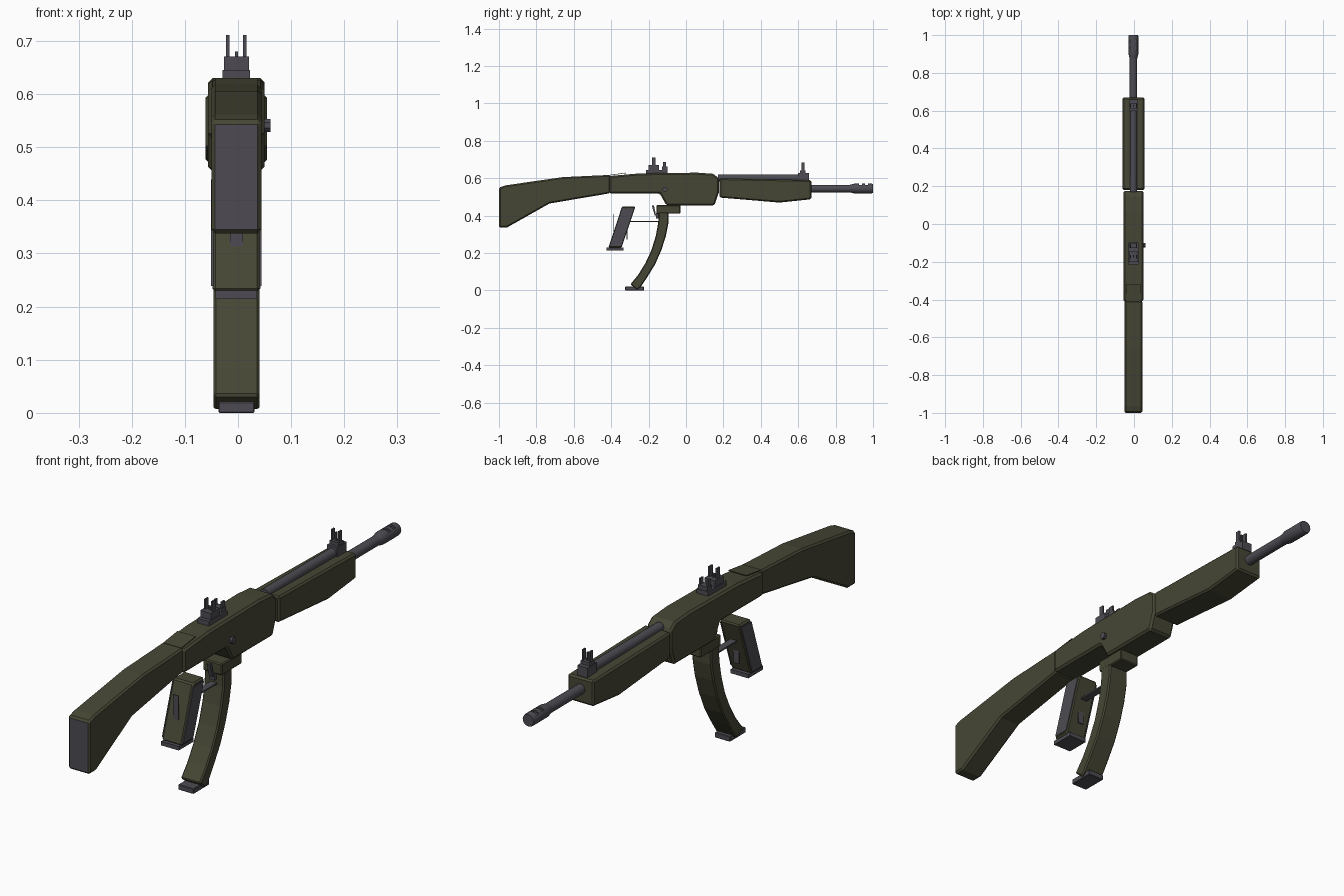
import bpy, bmesh, math
from mathutils import Matrix, Vector

if "Cube" in bpy.data.objects:
    bpy.data.objects.remove(bpy.data.objects["Cube"])

CX = -0.003  # centre plane of the body (the side knob widens +x)


def material(name, rgb):
    m = bpy.data.materials.new(name)
    m.diffuse_color = (*rgb, 1)
    m.use_nodes = True
    m.node_tree.nodes["Principled BSDF"].inputs["Base Color"].default_value = m.diffuse_color
    return m


GREEN = material("olive green", (0.062, 0.062, 0.036))
GRAY = material("gunmetal gray", (0.074, 0.071, 0.085))


def finish(name, bm, mats, bevel=0.0):
    if bevel:
        edges = [e for e in bm.edges if e.calc_face_angle(0) > math.radians(35)]
        bmesh.ops.bevel(bm, geom=edges, offset=bevel, segments=1,
                        affect='EDGES', clamp_overlap=True)
    bmesh.ops.recalc_face_normals(bm, faces=bm.faces)
    me = bpy.data.meshes.new(name)
    bm.to_mesh(me)
    bm.free()
    for m in mats:
        me.materials.append(m)
    ob = bpy.data.objects.new(name, me)
    bpy.context.collection.objects.link(ob)
    return ob


def slab(name, profile, half, mat, bevel=0.0, cx=CX):
    """Side profile (y, z) extruded across x."""
    bm = bmesh.new()
    face = bm.faces.new([bm.verts.new((cx - half, y, z)) for y, z in profile])
    new = bmesh.ops.extrude_face_region(bm, geom=[face])["geom"]
    bmesh.ops.translate(bm, vec=(2 * half, 0, 0),
                        verts=[v for v in new if isinstance(v, bmesh.types.BMVert)])
    return finish(name, bm, [mat], bevel)


def box(name, y0, y1, z0, z1, half, mat, bevel=0.0, cx=CX):
    return slab(name, [(y0, z0), (y1, z0), (y1, z1), (y0, z1)], half, mat, bevel, cx)


def turned(name, sections, z, mat, sides=16):
    """Round part along y from (y, radius) sections."""
    bm = bmesh.new()
    rings = []
    for y, r in sections:
        rings.append([bm.verts.new((CX + r * math.cos(2 * math.pi * i / sides), y,
                                    z + r * math.sin(2 * math.pi * i / sides)))
                      for i in range(sides)])
    for a, b in zip(rings, rings[1:]):
        for i in range(sides):
            j = (i + 1) % sides
            bm.faces.new((a[i], a[j], b[j], b[i]))
    bm.faces.new(rings[0])
    bm.faces.new(rings[-1])
    ob = finish(name, bm, [mat])
    bpy.context.view_layer.objects.active = ob
    ob.select_set(True)
    bpy.ops.object.shade_smooth_by_angle(angle=math.radians(30))
    ob.select_set(False)
    return ob


# Stock, with the rear face in gray as the butt pad
stock = slab("stock", [(-1.0, 0.55), (-0.965, 0.562), (-0.66, 0.606), (-0.405, 0.618),
                       (-0.405, 0.52), (-0.73, 0.465), (-0.955, 0.338), (-1.0, 0.338)],
             0.047, GREEN, 0.007)
stock.data.materials.append(GRAY)
for p in stock.data.polygons:
    if p.normal.y < -0.95 and p.center.y < -0.99:
        p.material_index = 1

# Receiver and handguard
slab("receiver", [(-0.41, 0.518), (-0.14, 0.518), (-0.105, 0.455), (0.152, 0.455),
                  (0.176, 0.525), (0.176, 0.60), (0.145, 0.624), (0.06, 0.63),
                  (-0.25, 0.626), (-0.41, 0.612)], 0.053, GREEN, 0.008)
slab("handguard", [(0.18, 0.60), (0.67, 0.59), (0.67, 0.488), (0.50, 0.47),
                   (0.18, 0.497)], 0.058, GREEN, 0.007)
# Thin cover strip on the top rear of the receiver
slab("rear_cover_strip", [(-0.41, 0.615), (-0.32, 0.627), (-0.32, 0.630), (-0.41, 0.618)],
     0.04, GREEN)

# Barrel, muzzle and gas tube
turned("barrel", [(0.60, 0.020), (0.885, 0.020)], 0.545, GRAY)
muzzle = turned("muzzle_brake", [(0.875, 0.020), (0.90, 0.026), (0.992, 0.026), (1.0, 0.024)],
                0.545, GRAY)
turned("gas_tube", [(0.17, 0.019), (0.61, 0.019)], 0.602, GRAY)

# Slots in the top of the muzzle
for i, y in enumerate((0.925, 0.958)):
    cutter = box(f"muzzle_slot_cutter_{i}", y, y + 0.015, 0.563, 0.59, 0.03, GRAY)
    cutter.hide_render = True
    cutter.hide_viewport = True
    mod = muzzle.modifiers.new("slot", 'BOOLEAN')
    mod.operation = 'DIFFERENCE'
    mod.solver = 'EXACT'
    mod.object = cutter

# Front sight
box("front_sight_base", 0.598, 0.658, 0.585, 0.629, 0.022, GRAY)
box("front_sight_block", 0.61, 0.64, 0.625, 0.642, 0.02, GRAY)
box("front_sight_pin", 0.621, 0.629, 0.63, 0.675, 0.003, GRAY)

# Rear sight
box("rear_sight_base", -0.215, -0.098, 0.62, 0.645, 0.026, GRAY)
box("rear_sight_block", -0.20, -0.145, 0.64, 0.671, 0.0235, GRAY)
box("rear_sight_notch", -0.178, -0.165, 0.66, 0.68, 0.003, GRAY)
box("rear_sight_front_block", -0.128, -0.10, 0.64, 0.662, 0.02, GRAY)

# Paired sight wings
for side, s in (("left", -1), ("right", 1)):
    x = CX + s * 0.016
    box(f"front_sight_wing_{side}", 0.617, 0.634, 0.63, 0.684, 0.003, GRAY, cx=x)
    box(f"rear_sight_wing_{side}", -0.183, -0.163, 0.66, 0.711, 0.0032, GRAY, cx=x)
    box(f"rear_sight_front_wing_{side}", -0.124, -0.106, 0.65, 0.686, 0.003, GRAY, cx=x)

# Side knob on the right of the receiver
slab("side_knob", [(-0.1125 + 0.0135 * math.cos(math.pi * (i + 0.5) / 4),
                    0.541 + 0.0135 * math.sin(math.pi * (i + 0.5) / 4)) for i in range(8)],
     0.013, GRAY, cx=0.048)

# Pistol grip with gray side panels and base plate
grip = [(-0.342, 0.45), (-0.270, 0.45), (-0.345, 0.228), (-0.415, 0.228)]
slab("grip", grip, 0.045, GREEN, 0.006)
mid = sum((Vector(p) for p in grip), Vector((0, 0))) / 4
panel = [tuple(mid + (Vector(p) - mid) * 0.9) for p in grip]
for side, s in (("left", -1), ("right", 1)):
    slab(f"grip_panel_{side}", panel, 0.002, GRAY, cx=CX + s * 0.0455)
box("grip_base_plate", -0.425, -0.333, 0.214, 0.230, 0.039, GRAY)
box("grip_front_strip", -0.317, -0.313, 0.272, 0.385, 0.012, GRAY)
box("grip_rear_strip", -0.387, -0.384, 0.29, 0.41, 0.012, GRAY)

# Trigger and guard
slab("trigger", [(-0.183, 0.455), (-0.172, 0.455), (-0.160, 0.402), (-0.167, 0.400)],
     0.008, GRAY)
box("trigger_guard_bar", -0.30, -0.14, 0.366, 0.372, 0.014, GRAY)

# Magazine well and curved magazine
box("magazine_well", -0.158, -0.03, 0.411, 0.457, 0.042, GREEN, 0.004)
front_edge = [(-0.093, 0.42), (-0.094, 0.36), (-0.108, 0.29), (-0.132, 0.215),
              (-0.165, 0.14), (-0.205, 0.075), (-0.243, 0.018)]
rear_edge = [(-0.297, 0.033), (-0.255, 0.085), (-0.218, 0.145), (-0.185, 0.215),
             (-0.162, 0.29), (-0.149, 0.36), (-0.146, 0.42)]
slab("magazine", front_edge + [(-0.262, 0.004)] + rear_edge, 0.0435, GREEN, 0.005)
box("magazine_base_plate", -0.325, -0.225, 0.0, 0.021, 0.034, GRAY, 0.002)
box("magazine_catch", -0.160, -0.140, 0.385, 0.415, 0.012, GRAY)
